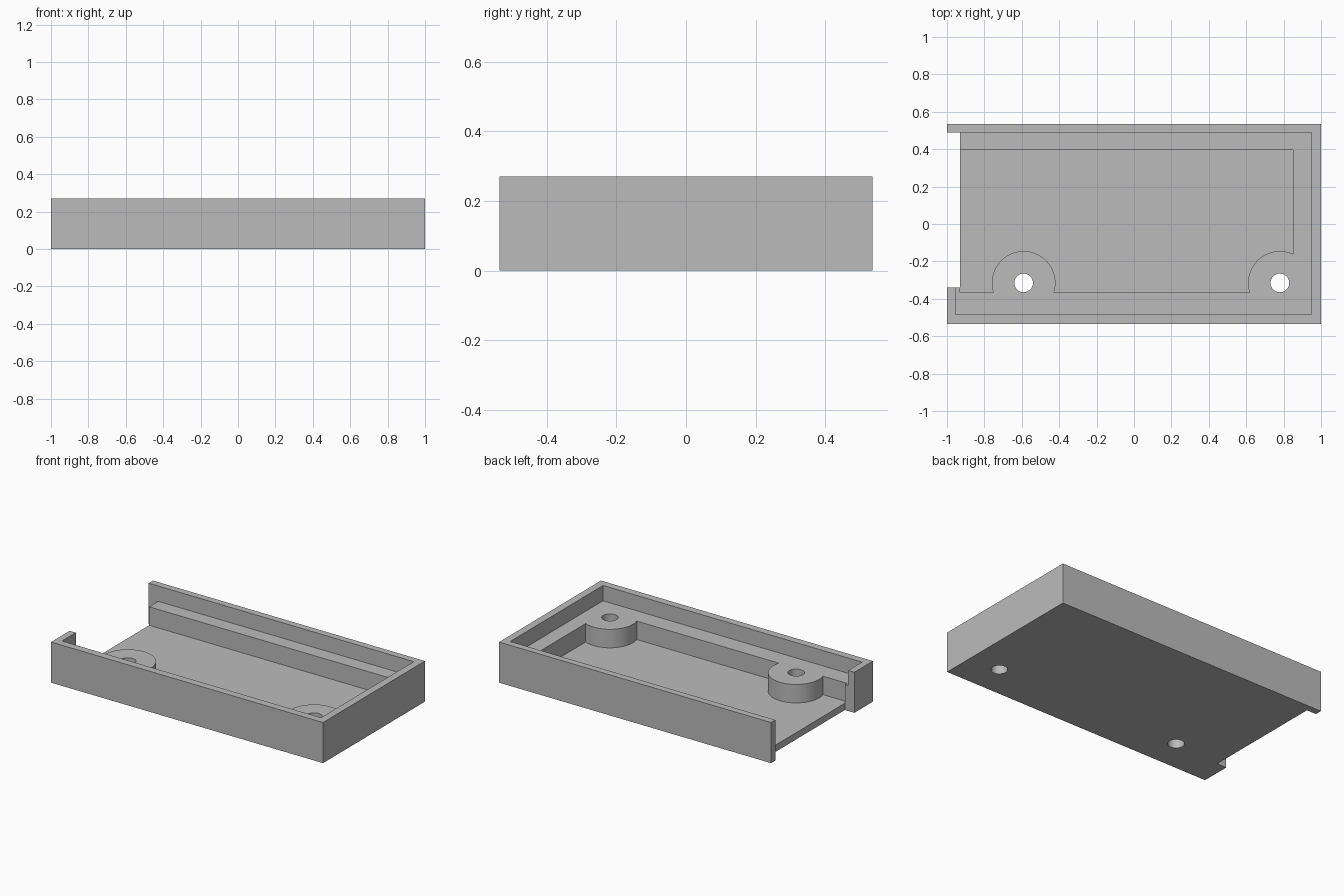
import bpy
import bmesh
from math import asin, acos, cos, sin, pi

if "Cube" in bpy.data.objects:
    bpy.data.objects.remove(bpy.data.objects["Cube"])

HEIGHT, LEDGE, FLOOR = 0.27, 0.168, 0.045
BOSS_R, HOLE_R, BOSS_Y = 0.17, 0.05, -0.315
BOSS_X = (-0.59, 0.78)
OUT = -1.2        # beyond the open end
FLOOR_X = -0.93   # floor edge at the open end
FRONT_Y = -0.365  # inner edge of the front ledge

grey = bpy.data.materials.new("plain_grey")
grey.use_nodes = True
colour = (0.5, 0.5, 0.5, 1)
grey.diffuse_color = colour
grey.node_tree.nodes["Principled BSDF"].inputs["Base Color"].default_value = colour


def prism(name, outline, z0, z1):
    """Extrude a flat outline from z0 to z1."""
    bm = bmesh.new()
    face = bm.faces.new([bm.verts.new((x, y, z0)) for x, y in outline])
    top = bmesh.ops.extrude_face_region(bm, geom=[face])["geom"]
    verts = [v for v in top if isinstance(v, bmesh.types.BMVert)]
    bmesh.ops.translate(bm, verts=verts, vec=(0, 0, z1 - z0))
    bmesh.ops.recalc_face_normals(bm, faces=bm.faces)
    mesh = bpy.data.meshes.new(name)
    bm.to_mesh(mesh)
    bm.free()
    mesh.materials.append(grey)
    obj = bpy.data.objects.new(name, mesh)
    bpy.context.collection.objects.link(obj)
    return obj


def rect(x0, x1, y0, y1):
    return [(x0, y0), (x1, y0), (x1, y1), (x0, y1)]


def arc(cx, cy, r, a0, a1, steps):
    angles = [a0 + (a1 - a0) * i / steps for i in range(steps + 1)]
    return [(cx + r * cos(a), cy + r * sin(a)) for a in angles]


def cut(body, name, outline, z0, z1):
    """Remove a prism from the body."""
    cutter = prism(name, outline, z0, z1)
    cutter.hide_render = True
    mod = body.modifiers.new(name, "BOOLEAN")
    mod.operation, mod.solver, mod.object = "DIFFERENCE", "EXACT", cutter
    bpy.context.view_layer.objects.active = body
    bpy.ops.object.modifier_apply(modifier=name)
    bpy.data.objects.remove(cutter)


# Outer block
tray = prism("tray", rect(-1, 1, -0.535, 0.535), 0, HEIGHT)

# Recess inside the thin rim, open at one end beside the corner post
recess = [(-0.955, -0.485), (0.95, -0.485), (0.95, 0.49),
          (OUT, 0.49), (OUT, -0.34), (-0.955, -0.34)]
cut(tray, "rim_recess", recess, LEDGE, HEIGHT + 0.1)

# Deep pocket whose front edge wraps around the two screw bosses
dip = asin((BOSS_Y - FRONT_Y) / BOSS_R)
side = acos((0.85 - BOSS_X[1]) / BOSS_R)
pocket = [(FLOOR_X, FRONT_Y)]
pocket += arc(BOSS_X[0], BOSS_Y, BOSS_R, pi + dip, -dip, 40)
pocket += arc(BOSS_X[1], BOSS_Y, BOSS_R, pi + dip, side, 28)
pocket += [(0.85, 0.395), (OUT, 0.395), (OUT, -0.34), (FLOOR_X, -0.34)]
cut(tray, "pocket", pocket, FLOOR, HEIGHT + 0.2)

# Notch through the floor at the open end
cut(tray, "end_notch", rect(OUT - 0.1, FLOOR_X, -0.34, 0.49), -0.1, HEIGHT + 0.3)

# Screw holes through the bosses
for x in BOSS_X:
    hole = arc(x, BOSS_Y, HOLE_R, 0, 2 * pi, 32)[:-1]
    cut(tray, "screw_hole", hole, -0.2, HEIGHT + 0.4)

# Smooth round walls, crisp edges
bpy.ops.object.select_all(action="DESELECT")
tray.select_set(True)
bpy.context.view_layer.objects.active = tray
bpy.ops.object.shade_smooth_by_angle(angle=pi / 6)
